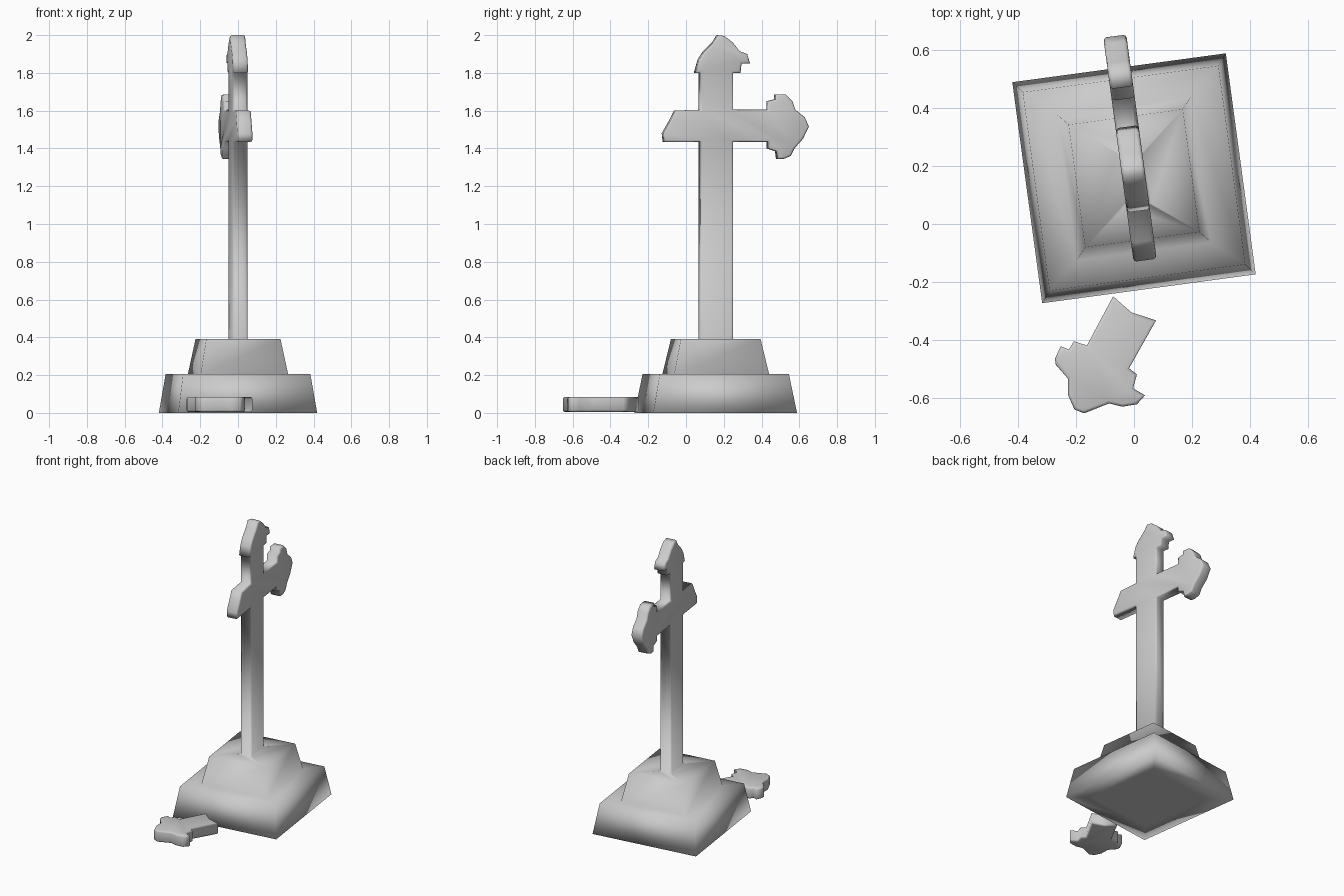
import bpy, bmesh
from math import radians
from mathutils import Matrix, Vector

cube = bpy.data.objects.get("Cube")
if cube:
    bpy.data.objects.remove(cube)

GREY = (0.6, 0.6, 0.6, 1)
stone = bpy.data.materials.new("grey_stone")
stone.use_nodes = True
stone.diffuse_color = GREY
stone.node_tree.nodes["Principled BSDF"].inputs["Base Color"].default_value = GREY

CENTRE = Vector((0, 0.1575, 0))
TURN = Matrix.Translation(CENTRE) @ Matrix.Rotation(radians(7.7), 4, "Z")
SLANT = 0.991          # foreshortening of the turned cross along y
THICK = 0.08
POST = 0.175 / SLANT
PLINTH_TOP = 0.39


def bridge(bm, low, high):
    """Join two vertex loops with a band of quads."""
    for i in range(len(low)):
        j = (i + 1) % len(low)
        bm.faces.new((low[i], low[j], high[j], high[i]))


def slab(bm, outline, place):
    """Thick plate with the given silhouette; place(a, b, depth) gives the position."""
    sides = [[bm.verts.new(place(a, b, s * THICK / 2)) for a, b in outline] for s in (-1, 1)]
    caps = [bm.faces.new(side) for side in sides]
    bridge(bm, *sides)
    return caps


def soften(bm, caps, width, above):
    """Round the rims of the caps that rise above a height."""
    bmesh.ops.recalc_face_normals(bm, faces=bm.faces)
    rims = {e for f in caps for e in f.edges if max(v.co.z for v in e.verts) > above}
    bmesh.ops.bevel(bm, geom=list(rims), offset=width, segments=2, profile=0.5,
                    affect="EDGES", clamp_overlap=True)


def finish(name, bm, matrix):
    for face in bm.faces:
        face.smooth = True
    mesh = bpy.data.meshes.new(name)
    bm.to_mesh(mesh)
    bm.free()
    mesh.materials.append(stone)
    obj = bpy.data.objects.new(name, mesh)
    obj.matrix_world = matrix
    bpy.context.collection.objects.link(obj)


# Standing cross: one silhouette, with a broken front arm and chipped tips
post_base = [(0.07, PLINTH_TOP), (0.245, PLINTH_TOP)]
back_arm = [(0.245, 1.435), (0.43, 1.435), (0.43, 1.40), (0.475, 1.385), (0.48, 1.345),
            (0.515, 1.345), (0.55, 1.36), (0.57, 1.40), (0.615, 1.45), (0.647, 1.515),
            (0.625, 1.565), (0.575, 1.605), (0.56, 1.65), (0.525, 1.685), (0.47, 1.685),
            (0.47, 1.66), (0.43, 1.65), (0.43, 1.605), (0.245, 1.605)]
head = [(0.245, 1.80), (0.285, 1.80), (0.29, 1.85), (0.335, 1.85), (0.32, 1.90),
        (0.28, 1.915), (0.245, 1.96), (0.20, 1.995), (0.165, 2.0), (0.14, 1.96),
        (0.09, 1.91), (0.065, 1.87), (0.045, 1.80), (0.07, 1.80)]
broken_arm = [(0.07, 1.605), (-0.06, 1.60), (-0.085, 1.55), (-0.125, 1.48),
              (-0.12, 1.435), (0.07, 1.435)]
bm = bmesh.new()
caps = slab(bm, post_base + back_arm + head + broken_arm,
            lambda y, z, depth: (depth, (y - CENTRE.y) / SLANT, z))
foot = [f for f in bm.faces if all(v.co.z < PLINTH_TOP + 0.01 for v in f.verts)]
bmesh.ops.delete(bm, geom=foot, context="FACES_ONLY")

# Stepped plinth: height, width, depth of each ring, from the underside to the post
rings = [(0, 0.5, 0.52), (0, 0.742, 0.768), (0.205, 0.68, 0.69), (0.205, 0.467, 0.507),
         (PLINTH_TOP, 0.397, 0.426), (PLINTH_TOP, THICK, POST)]
loops = [[bm.verts.new((sx * w / 2, sy * d / 2, z))
          for sx, sy in ((-1, -1), (1, -1), (1, 1), (-1, 1))] for z, w, d in rings]
for low, high in zip(loops, loops[1:]):
    bridge(bm, low, high)
bm.faces.new(loops[0])
bmesh.ops.remove_doubles(bm, verts=bm.verts, dist=0.002)
soften(bm, caps, 0.012, PLINTH_TOP + 0.01)
finish("cross_on_stepped_plinth", bm, TURN)

# Broken arm tip lying on the ground
fallen = [(-0.072, -0.245), (-0.01, -0.30), (0.076, -0.328), (-0.017, -0.493),
          (0.01, -0.514), (-0.003, -0.562), (0.038, -0.586), (0.01, -0.617),
          (-0.04, -0.625), (-0.086, -0.614), (-0.172, -0.648), (-0.205, -0.635),
          (-0.228, -0.583), (-0.228, -0.528), (-0.27, -0.48), (-0.272, -0.459),
          (-0.252, -0.417), (-0.224, -0.428), (-0.207, -0.40), (-0.162, -0.414)]
bm = bmesh.new()
caps = slab(bm, fallen, lambda x, y, depth: (x, y, depth))
soften(bm, caps, 0.01, -THICK)
finish("fallen_arm_tip", bm, Matrix.Translation((0, -0.004, 0.045)))
